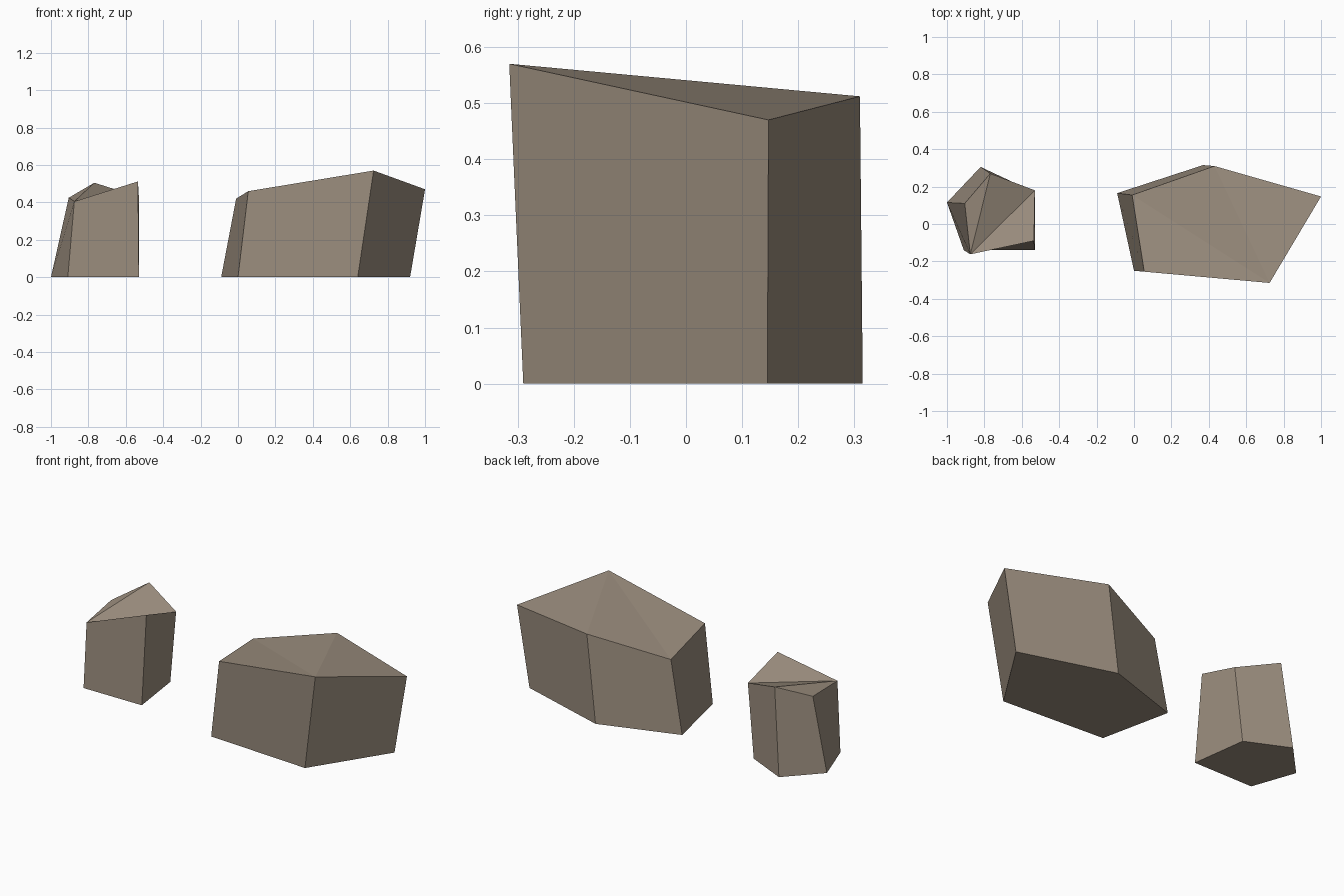
import bpy

if "Cube" in bpy.data.objects:
    bpy.data.objects.remove(bpy.data.objects["Cube"])

stone = bpy.data.materials.new("warm_grey_stone")
stone.diffuse_color = (0.33, 0.27, 0.21, 1)
stone.use_nodes = True
stone.node_tree.nodes["Principled BSDF"].inputs["Base Color"].default_value = stone.diffuse_color


def make_rock(name, base, crown, pivot):
    """Five-sided leaning rock; the crown is faceted as a fan from one corner."""
    n = len(base)
    verts = [(x, y, 0) for x, y in base] + crown
    faces = [tuple(reversed(range(n)))]
    faces += [(i, (i + 1) % n, n + (i + 1) % n, n + i) for i in range(n)]
    faces += [(n + pivot, n + (pivot + k) % n, n + (pivot + k + 1) % n)
              for k in range(1, n - 1)]
    mesh = bpy.data.meshes.new(name)
    mesh.from_pydata(verts, [], faces)
    mesh.materials.append(stone)
    rock = bpy.data.objects.new(name, mesh)
    bpy.context.collection.objects.link(rock)
    return rock


# Large rock on the right
make_rock("large_rock",
          [(-0.09, 0.165), (0.0, -0.25), (0.64, -0.29), (0.92, 0.145), (0.37, 0.315)],
          [(-0.01, 0.155, 0.42), (0.055, -0.255, 0.46), (0.725, -0.315, 0.57),
           (1.0, 0.147, 0.47), (0.43, 0.31, 0.512)], 2)

# Small rock on the left
make_rock("small_rock",
          [(-1.0, 0.115), (-0.91, -0.14), (-0.53, -0.14), (-0.575, 0.19), (-0.82, 0.305)],
          [(-0.905, 0.11, 0.425), (-0.875, -0.162, 0.405), (-0.535, -0.09, 0.512),
           (-0.53, 0.18, 0.43), (-0.768, 0.27, 0.505)], 1)
